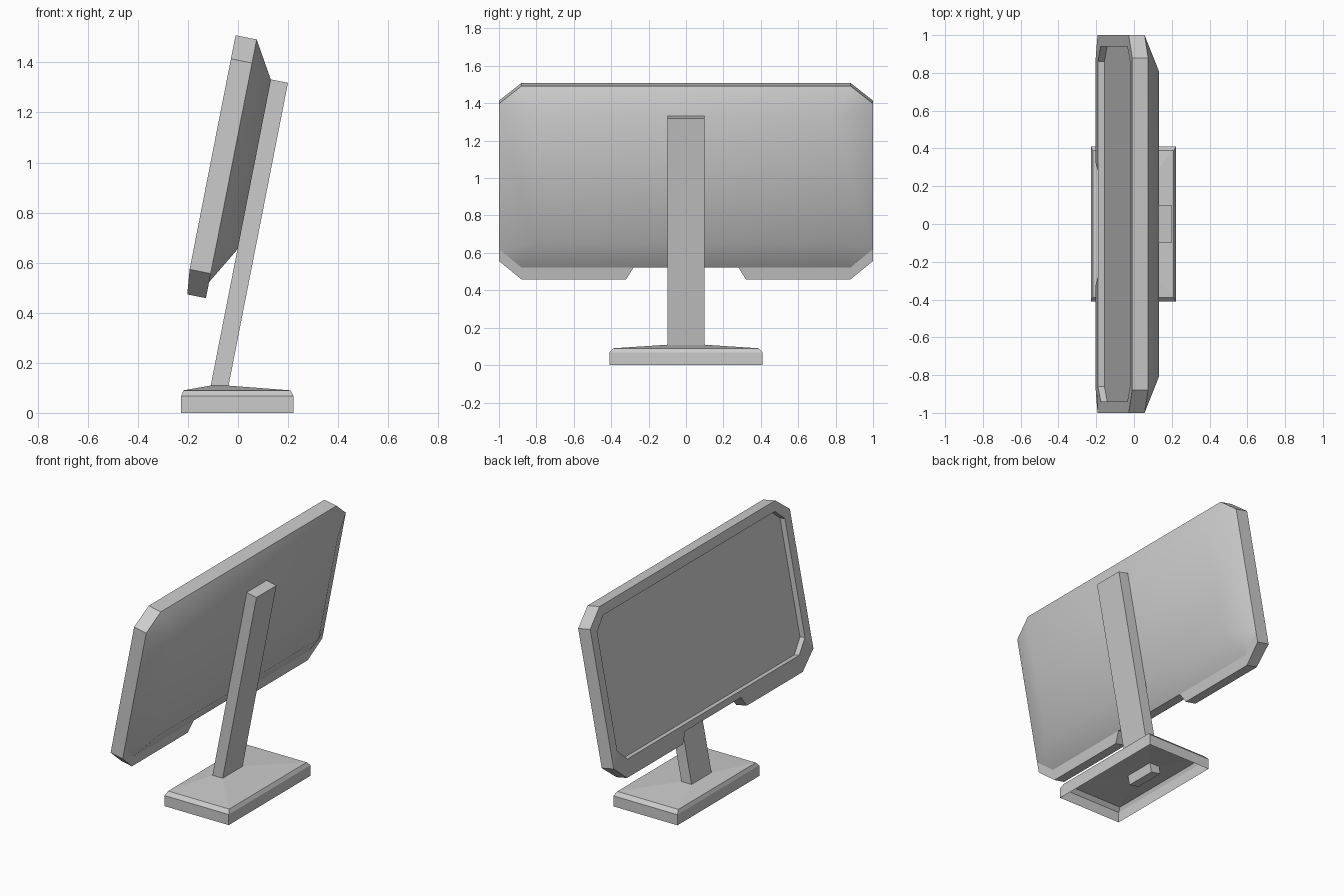
import bpy, bmesh, math

if "Cube" in bpy.data.objects:
    bpy.data.objects.remove(bpy.data.objects["Cube"])

TILT = math.radians(11.1)
PIVOT = (-0.2125, 0, 0.475)   # bottom of the screen plane


def loft(name, loops, cap_start=False, cap_end=False, tilted=False):
    """Bridge matching closed loops of points, in order."""
    bm = bmesh.new()
    rings = [[bm.verts.new(p) for p in loop] for loop in loops]
    n = len(rings[0])
    for a, b in zip(rings, rings[1:]):
        for i in range(n):
            j = (i + 1) % n
            bm.faces.new((a[i], a[j], b[j], b[i]))
    if cap_start:
        bm.faces.new(rings[0][::-1])
    if cap_end:
        bm.faces.new(rings[-1])
    bmesh.ops.remove_doubles(bm, verts=bm.verts, dist=1e-4)
    bmesh.ops.recalc_face_normals(bm, faces=bm.faces)
    mesh = bpy.data.meshes.new(name)
    bm.to_mesh(mesh)
    bm.free()
    obj = bpy.data.objects.new(name, mesh)
    bpy.context.collection.objects.link(obj)
    if tilted:
        obj.location = PIVOT
        obj.rotation_euler.y = TILT
    return obj


def mirrored(half, depth, chin=0.0):
    """Mirror a half outline (y, height) and place it at a depth; low points sink by chin."""
    full = half + [(-y, u) for y, u in reversed(half)]
    return [(depth + (chin if u < 0.08 else 0), y, u) for y, u in full]


def rect(x0, x1, y, z):
    return [(x0, -y, z), (x1, -y, z), (x1, y, z), (x0, y, z)]


# Display frame with chin notch and recessed screen
outer = [(0.28, 0.065), (0.32, 0), (0.88, 0), (1, 0.10), (1, 0.957), (0.88, 1.053)]
inner = [(0.28, 0.11), (0.32, 0.11), (0.86, 0.11), (0.94, 0.19), (0.94, 0.92), (0.86, 0.993)]
loft("display_frame",
     [mirrored(outer, 0.086), mirrored(outer, 0, 0.01),
      mirrored(inner, 0), mirrored(inner, 0.035)],
     cap_start=True, cap_end=True, tilted=True)

# Softly shaded bulge on the back
rim = [(0.88, 0.065), (1, 0.165), (1, 0.957), (0.88, 1.053)]
plateau = [(0.81, 0.217)] * 2 + [(0.81, 0.905)] * 2
shell = loft("back_shell", [mirrored(rim, 0.086), mirrored(plateau, 0.173)],
             cap_start=True, cap_end=True, tilted=True)
bpy.context.view_layer.objects.active = shell
shell.select_set(True)
bpy.ops.object.shade_smooth_by_angle(angle=math.radians(38))

# Stand arm, poking through the base
loft("stand_arm", [rect(0.172, 0.242, 0.1, -0.385), rect(0.172, 0.242, 0.1, 0.907)],
     cap_start=True, cap_end=True, tilted=True)

# Base, hollow from below
loft("base", [rect(-0.227, 0.222, 0.41, 0), rect(-0.227, 0.222, 0.41, 0.067),
              rect(-0.218, 0.21, 0.388, 0.09), rect(-0.11, -0.04, 0.1, 0.109)],
     cap_end=True)
